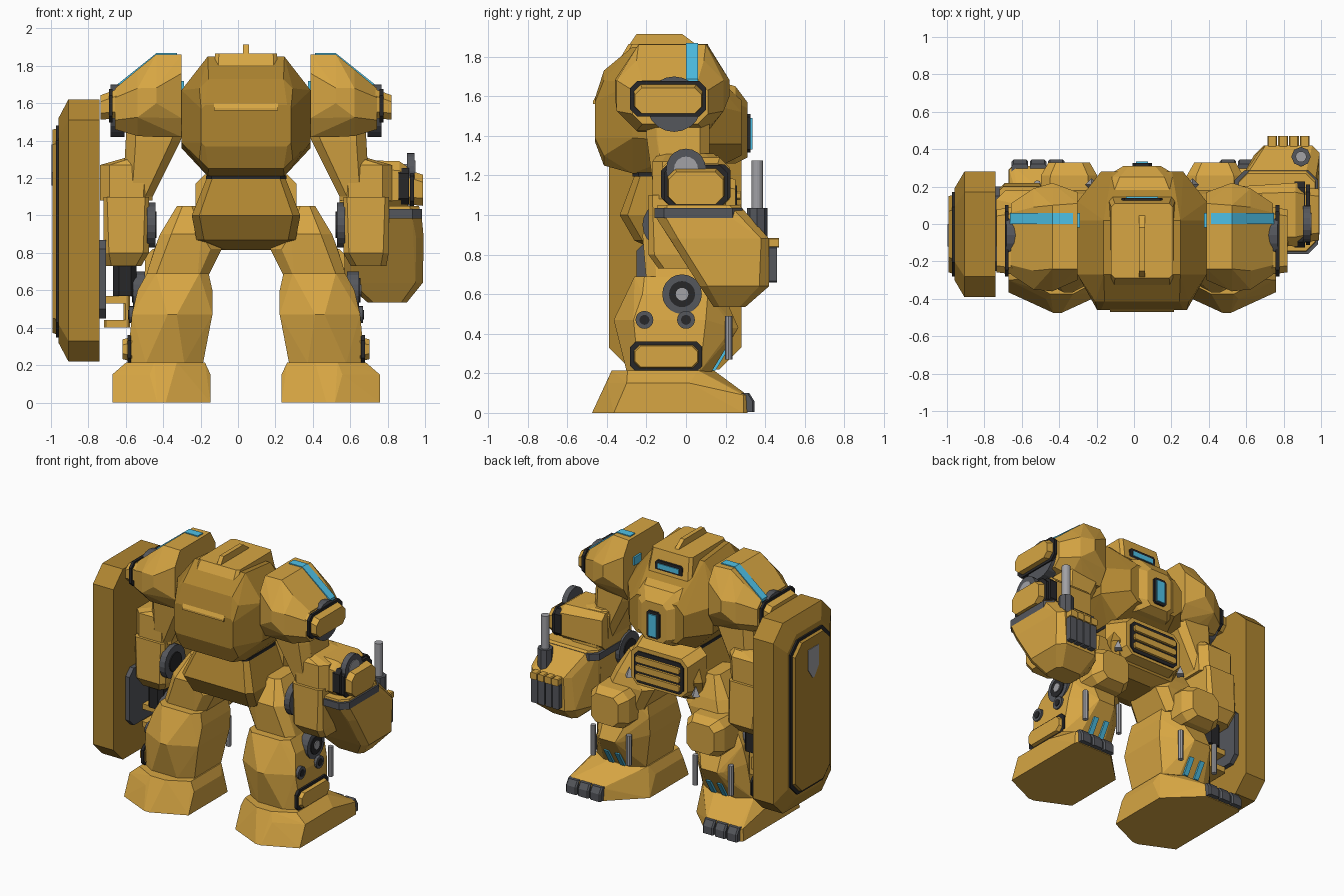
import bpy
import bmesh
from mathutils import Matrix, Vector

if "Cube" in bpy.data.objects:
    bpy.data.objects.remove(bpy.data.objects["Cube"], do_unlink=True)

CENTER = .043  # the body's own symmetry plane


def material(name, *rgb):
    mat = bpy.data.materials.new(name)
    mat.use_nodes = True
    mat.diffuse_color = (*rgb, 1)
    mat.node_tree.nodes["Principled BSDF"].inputs["Base Color"].default_value = (*rgb, 1)
    return mat


yellow = material("ochre armour", .68, .38, .056)
ochre = material("deep ochre armour", .43, .235, .03)
black = material("black trim", .02, .02, .022)
grey = material("dark grey metal", .09, .095, .108)
silver = material("light grey metal", .36, .36, .38)
blue = material("blue glass", .08, .55, .82)


def finish(name, bm, mat):
    bmesh.ops.recalc_face_normals(bm, faces=bm.faces)
    mesh = bpy.data.meshes.new(name)
    bm.to_mesh(mesh)
    bm.free()
    mesh.materials.append(mat)
    obj = bpy.data.objects.new(name, mesh)
    bpy.context.collection.objects.link(obj)
    return obj


def place(axis, h, u, v, side):
    x, y, z = {"x": (h, u, v), "y": (u, h, v), "z": (u, v, h)}[axis]
    return Vector((CENTER + side * x, y, z))


def part(name, mat, axis, *sections, side=1):
    """Faceted solid around chamfered rectangles (height, u0, u1, v0, v1, chamfer)."""
    bm = bmesh.new()
    for h, u0, u1, v0, v1, c in sections:
        cu, cv = c if isinstance(c, tuple) else (c, c)
        corners = {(u, v) for a, b in ((cu, 0), (0, cv))
                   for u in (u0 + a, u1 - a) for v in (v0 + b, v1 - b)}
        for u, v in sorted(corners):
            bm.verts.new(place(axis, h, u, v, side))
    bmesh.ops.convex_hull(bm, input=bm.verts)
    bmesh.ops.delete(bm, geom=[v for v in bm.verts if not v.link_faces], context="VERTS")
    bmesh.ops.dissolve_limit(bm, angle_limit=.02, verts=bm.verts, edges=bm.edges)
    return finish(name, bm, mat)


def slab(name, mat, axis, h0, h1, u0, u1, v0, v1, c=0, side=1):
    return part(name, mat, axis, (h0, u0, u1, v0, v1, c), (h1, u0, u1, v0, v1, c), side=side)


def rod(name, mat, axis, h0, h1, u, v, r, side=1, tip=1, sides=20):
    """Cylinder or cone along an axis."""
    a, b = place(axis, h0, u, v, side), place(axis, h1, u, v, side)
    turn = (b - a).to_track_quat("Z", "Y").to_matrix().to_4x4()
    bm = bmesh.new()
    bmesh.ops.create_cone(bm, cap_ends=True, segments=sides, radius1=r, radius2=r * tip,
                          depth=(b - a).length, matrix=Matrix.Translation((a + b) / 2) @ turn)
    return finish(name, bm, mat)


def rimmed(name, mat, h0, h1, u0, u1, v0, v1, c, side=1, drop=0):
    """Armour plate facing outwards in x, on a slightly larger black rim."""
    m, e, d = (h0 + h1) / 2, .012, drop / 2
    slab(name + "_rim", black, "x", m - .02, m, u0 - e, u1 + e, v0 - e - d, v1 + e - d, c, side)
    part(name, mat, "x", (h0, u0, u1, v0, v1, c),
         (h1, u0 + e, u1 - e, v0 + e - drop, v1 - e - drop, c), side=side)


# Torso, back plate and lower lip
part("torso", ochre, "y", (-.46, -.24, .24, 1.37, 1.59, .02), (-.415, -.25, .25, 1.25, 1.73, .05),
     (-.27, -.345, .345, 1.21, 1.85, (.14, .18)), (.02, -.345, .345, 1.21, 1.82, (.14, .18)),
     (.12, -.345, .345, 1.22, 1.7, .14), (.28, -.22, .22, 1.3, 1.58, .06))
slab("torso_lip", black, "z", 1.195, 1.215, -.215, .215, -.27, .1, .03)
part("back_plate", yellow, "y", (-.43, -.17, .17, 1.56, 1.65, 0), (-.47, -.17, .17, 1.56, 1.575, 0))

# Head with visor and crest
part("head", yellow, "z", (1.68, -.18, .18, -.35, .15, .02), (1.77, -.17, .17, -.345, .13, .02),
     (1.865, -.165, .165, -.29, .11, .02))
slab("visor_frame", black, "y", .1, .14, -.11, .11, 1.715, 1.795, .015)
slab("visor_glass", blue, "y", .1, .146, -.085, .085, 1.74, 1.775)
part("head_crest", yellow, "z", (1.84, -.016, .016, -.3, .08, 0), (1.915, -.016, .016, -.25, -.02, 0))

# Chest with its window
part("chest", yellow, "y", (.15, -.24, .24, 1.26, 1.68, .08), (.25, -.2, .2, 1.26, 1.65, .08),
     (.31, -.1, .1, 1.29, 1.57, .03))
slab("chest_window_frame", black, "y", .3, .325, -.052, .052, 1.315, 1.51, .015)
slab("chest_window", blue, "y", .3, .335, -.032, .032, 1.33, 1.49)

# Pelvis and slatted abdomen
part("pelvis", ochre, "z", (1.2, -.21, .21, -.26, .16, .03), (1, -.29, .29, -.335, .2, .04),
     (.87, -.265, .265, -.26, .17, .04), (.815, -.13, .13, -.13, .1, .03))
part("abdomen", yellow, "y", (.08, -.27, .27, .87, 1.22, .05), (.25, -.23, .23, .9, 1.18, .05))
slab("abdomen_vent", black, "y", .24, .258, -.2, .2, .92, 1.15, .03)
for i in range(3):
    z = .945 + .065 * i
    slab(f"vent_slat_{i + 1}", yellow, "y", .24, .275, -.18, .18, z, z + .045, .01)

for side, tag in ((1, "left"), (-1, "right")):
    # Shoulders
    part(f"{tag}_shoulder", yellow, "x", (.345, -.3, .17, 1.42, 1.86, (.06, .1)),
         (.48, -.36, .22, 1.42, 1.862, (.12, .18)), (.58, -.35, .19, 1.425, 1.78, .1),
         (.7, -.27, .11, 1.46, 1.68, .05), side=side)
    slab(f"{tag}_shoulder_stripe_top", blue, "x", .37, .48, 0, .06, 1.85, 1.868, side=side)
    part(f"{tag}_shoulder_stripe_slope", blue, "x", (.48, 0, .06, 1.84, 1.868, 0),
         (.705, 0, .06, 1.65, 1.688, 0), side=side)
    slab(f"{tag}_shoulder_inner_light", blue, "x", .332, .35, -.02, .06, 1.66, 1.72, side=side)
    rod(f"{tag}_shoulder_joint", grey, "x", .65, .725, -.06, 1.56, .14, side)
    rimmed(f"{tag}_shoulder_plate", yellow, .69, .778, -.27, .09, 1.52, 1.675, .035, side, .02)

    # Upper arms and elbows
    part(f"{tag}_upper_arm", yellow, "z", (1.46, .33, .64, -.2, .12, .05),
         (1.4, .35, .64, -.2, .12, .05), (1.28, .44, .65, -.18, .12, .05),
         (1.1, .5, .65, -.16, .12, .04), side=side)
    part(f"{tag}_elbow", yellow, "z", (1.31, .5, .64, -.14, .14, .04),
         (1.27, .49, .78, -.17, .18, .05), (1.08, .5, .78, -.17, .18, .05), side=side)
    part(f"{tag}_forearm", yellow, "z", (1.1, .52, .763, -.19, .2, .02),
         (.8, .52, .763, -.19, .22, .03), (.73, .56, .75, -.14, .16, .03), side=side)
    rod(f"{tag}_elbow_disc", grey, "x", .485, .53, -.1, .95, .12, side)
    rod(f"{tag}_elbow_hub", black, "x", .478, .5, -.1, .95, .07, side)

    # Thighs, shins and knees
    part(f"{tag}_thigh", yellow, "z", (1.05, .26, .37, -.12, .1, .03),
         (.9, .18, .46, -.22, .16, .06), (.82, .13, .49, -.2, .18, .06),
         (.66, .21, .54, -.2, .18, .05), side=side)
    part(f"{tag}_shin", yellow, "z", (.69, .2, .53, -.26, .15, .05),
         (.6, .18, .58, -.3, .19, (.15, .08)), (.47, .18, .61, -.365, .2, (.19, .1)),
         (.43, .32, .51, 0, .265, .03), (.21, .23, .635, -.3, .13, (.1, .06)), side=side)
    part(f"{tag}_knee", yellow, "y", (.1, .24, .54, .55, .82, .04), (.26, .24, .54, .55, .82, .05),
         (.33, .28, .5, .58, .79, .04), side=side)
    rod(f"{tag}_hip_stud", silver, "z", .92, .99, .27, .21, .035, side, tip=.05, sides=4)

    # Round details on the outside of the leg
    rod(f"{tag}_knee_disc", grey, "x", .54, .605, -.02, .6, .1, side)
    rod(f"{tag}_knee_ring", black, "x", .54, .611, -.02, .6, .066, side)
    rod(f"{tag}_knee_hub", silver, "x", .54, .617, -.02, .6, .032, side)
    for y in (-.21, 0):
        rod(f"{tag}_shin_bolt", grey, "x", .54, .625, y, .47, .045, side)
        rod(f"{tag}_shin_bolt_cap", black, "x", .54, .63, y, .47, .025, side)
    rimmed(f"{tag}_ankle_plate", yellow, .61, .66, -.27, .07, .22, .35, .03, side)

    # Rods and lights on the front of the shin
    for x in (.27, .56):
        rod(f"{tag}_shin_rod", silver, "z", .27, .49, x, .215, .019, side, sides=8)
    for x in (.37, .46):
        part(f"{tag}_shin_light", blue, "z", (.215, x - .018, x + .018, .08, .15, 0),
             (.325, x - .018, x + .018, .08, .216, 0), side=side)

    # Feet: pinched heel, three toes set outwards
    part(f"{tag}_foot", yellow, "z", (0, .19, .715, -.475, .2, (.24, .11)),
         (.15, .19, .715, -.4, .12, (.2, .1)), (.0, .4, .715, .1, .31, .02),
         (.09, .41, .71, .1, .31, .02), (.215, .22, .64, -.375, .14, (.15, .08)), side=side)
    for i in range(3):
        x = .415 + .097 * i
        part(f"{tag}_toe_{i + 1}", grey, "z", (.005, x, x + .088, .24, .345, .01),
             (.06, x, x + .088, .24, .345, .01), (.1, x, x + .088, .24, .32, .01), side=side)

# Heavy left forearm with its collar
part("left_arm_guard", yellow, "x", (.5, -.1, .2, 1.03, 1.3, .04), (.82, -.12, .22, 1.03, 1.29, .05),
     (.865, -.11, .21, 1.04, 1.26, .05))
slab("left_arm_band", black, "x", .815, .872, -.126, .226, 1.06, 1.255, .03)
rimmed("left_arm_plate", yellow, .85, .945, -.1, .2, 1.06, 1.25, .04, drop=.02)
rod("left_arm_disc", grey, "x", .86, .9, 0, 1.235, .1)
rod("left_arm_hub", silver, "x", .86, .905, 0, 1.235, .06)
slab("left_arm_collar", grey, "z", .985, 1.035, .495, .94, -.16, .285, .05)

# Left fist with four fingers
part("left_fist", yellow, "z", (1.05, .515, .925, -.145, .27, .05), (.985, .53, .94, -.15, .28, .05),
     (.88, .53, .95, -.08, .25, .04), (.88, .62, .95, .1, .42, .04),
     (.64, .53, .945, .07, .25, .04), (.64, .6, .945, .1, .42, .05), (.535, .65, .86, .14, .3, .03))
for i in range(4):
    x = .67 + .058 * i
    slab(f"left_finger_{i + 1}", grey, "y", .38, .46, x, x + .052, .66, .84, .006)
    slab(f"left_knuckle_{i + 1}", yellow, "y", .38, .47, x, x + .052, .835, .885, .006)
rod("left_barrel_base", grey, "z", .88, 1.035, .85, .36, .052, sides=8)
rod("left_barrel", silver, "z", 1, 1.275, .85, .36, .029)

# Shield on the right arm
part("shield", ochre, "x", (.783, -.39, .28, .22, 1.62, .11), (.95, -.39, .28, .22, 1.62, .11),
     (1.003, -.3, .19, .32, 1.52, .1), side=-1)
rimmed("shield_plate", ochre, .995, 1.036, -.27, .16, .36, 1.47, .08, side=-1)
part("shield_badge", silver, "z", (1.16, 1.03, 1.04, -.07, -.05, 0), (1.23, 1.03, 1.04, -.12, 0, 0),
     (1.38, 1.03, 1.04, -.12, 0, 0), side=-1)
slab("shield_inner_panel", grey, "x", .75, .79, -.25, .2, .45, .87, .05, side=-1)

# Right hand on the shield grip
slab("right_wrist", black, "z", .57, .75, .585, .71, -.12, .12, .03, side=-1)
for z in (.4, .53):
    slab("shield_grip_bar", yellow, "z", z, z + .04, .62, .76, -.1, .1, .01, side=-1)
slab("shield_grip_post", yellow, "z", .4, .57, .62, .655, -.1, .1, .01, side=-1)
